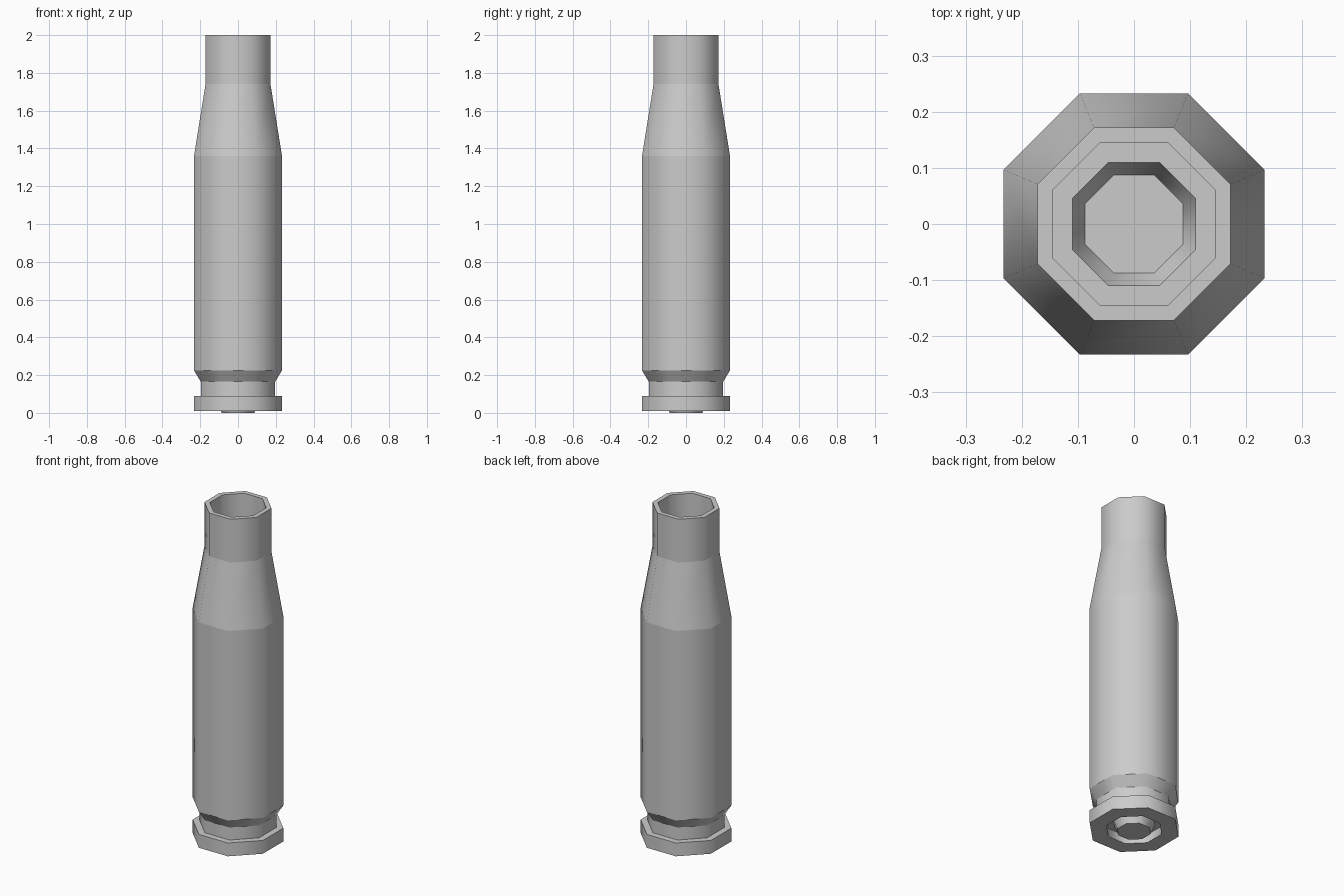
import bpy
import bmesh
from math import pi, cos, sin

if "Cube" in bpy.data.objects:
    bpy.data.objects.remove(bpy.data.objects["Cube"])

SIDES = 8

grey = bpy.data.materials.new("plain grey")
grey.use_nodes = True
colour = (0.6, 0.6, 0.6, 1)
grey.diffuse_color = colour
grey.node_tree.nodes["Principled BSDF"].inputs["Base Color"].default_value = colour


def lathe(name, profile, cap_end=False):
    """Turn (flat radius, z) pairs into an octagonal shell, flats on the axes."""
    bm = bmesh.new()
    rings = []
    for flat, z in profile:
        r = flat / cos(pi / SIDES)
        angles = [(i + 0.5) * 2 * pi / SIDES for i in range(SIDES)]
        rings.append([bm.verts.new((r * cos(a), r * sin(a), z)) for a in angles])
    for low, high in zip(rings, rings[1:]):
        for i in range(SIDES):
            j = (i + 1) % SIDES
            bm.faces.new((low[i], low[j], high[j], high[i]))
    if cap_end:
        bm.faces.new(rings[-1])
    # Round shading across the sides, crisp rings
    for f in bm.faces:
        f.smooth = True
    for e in bm.edges:
        e.smooth = abs(e.verts[0].co.z - e.verts[1].co.z) > 1e-4 or \
            abs(e.verts[0].co.xy.length - e.verts[1].co.xy.length) > 1e-4
    mesh = bpy.data.meshes.new(name)
    bm.to_mesh(mesh)
    bm.free()
    mesh.materials.append(grey)
    obj = bpy.data.objects.new(name, mesh)
    bpy.context.collection.objects.link(obj)
    return obj


# Case: base rim, groove, body, shoulder, neck, mouth and bore
lathe("case", [
    (0.145, 0.01), (0.233, 0.01), (0.233, 0.09), (0.197, 0.09),
    (0.197, 0.165), (0.233, 0.225), (0.233, 1.36), (0.172, 1.74),
    (0.172, 2.0), (0.145, 2.0), (0.145, 0.01),
])

# Base cup: pocket floor and a tapered centre that reaches the ground
lathe("base_cup", [(0.145, 0.06), (0.11, 0.06), (0.087, 0.0)], cap_end=True)
